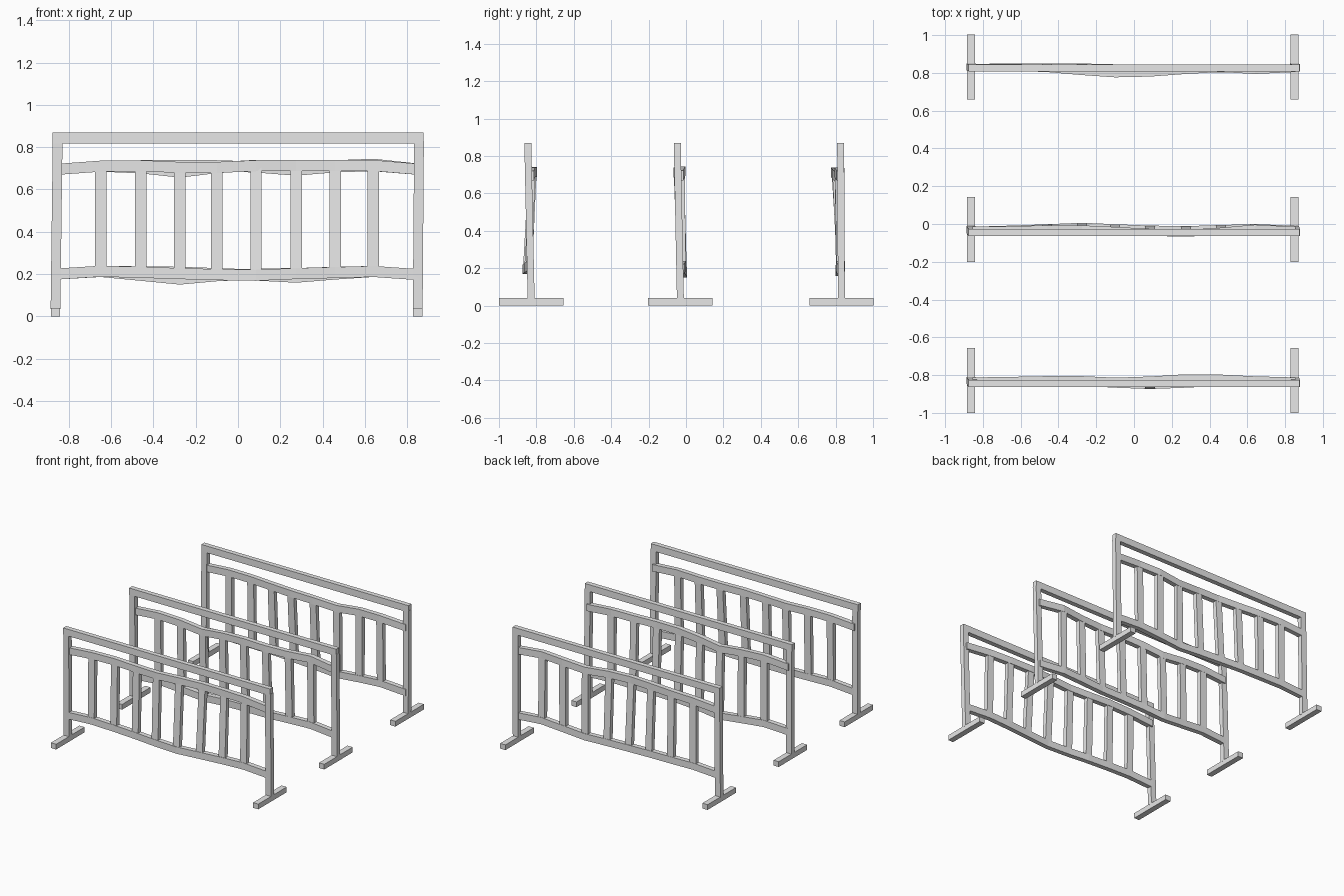
import bpy, bmesh
from mathutils import Vector

if "Cube" in bpy.data.objects:
    bpy.data.objects.remove(bpy.data.objects["Cube"])

metal = bpy.data.materials.new("light_grey_metal")
metal.diffuse_color = (0.8, 0.8, 0.8, 1)
metal.use_nodes = True
metal.node_tree.nodes["Principled BSDF"].inputs["Base Color"].default_value = metal.diffuse_color

# x of the rail joints: post, eight balusters, post
XS = [-0.855, -0.65, -0.46, -0.275, -0.1, 0.085, 0.275, 0.46, 0.64, 0.855]
D = 0.037  # bar depth


def finish(bm, name):
    bmesh.ops.recalc_face_normals(bm, faces=bm.faces)
    me = bpy.data.meshes.new(name)
    bm.to_mesh(me)
    bm.free()
    me.materials.append(metal)
    ob = bpy.data.objects.new(name, me)
    bpy.context.collection.objects.link(ob)


def sweep(bm, points, half_a, half_b):
    """Rectangular bar through points; half_a, half_b are section half-axes."""
    a, b = Vector(half_a), Vector(half_b)
    rings = [[bm.verts.new(Vector(p) + s * a + t * b)
              for s, t in ((-1, -1), (1, -1), (1, 1), (-1, 1))] for p in points]
    for r, q in zip(rings, rings[1:]):
        for i in range(4):
            j = (i + 1) % 4
            bm.faces.new((r[i], r[j], q[j], q[i]))
    bm.faces.new(rings[0][::-1])
    bm.faces.new(rings[-1])


def bar(name, points, half_a, half_b):
    bm = bmesh.new()
    sweep(bm, points, half_a, half_b)
    finish(bm, name)


def barrier(tag, y, top_y, up_y, up_z, low_y, low_z):
    # feet and leaning posts
    for side, fx, px in (("left", -0.863, -0.853), ("right", 0.85, 0.856)):
        bar(f"{tag}_foot_{side}", [(fx, y - 0.172, 0.02), (fx, y + 0.172, 0.02)],
            (0.022, 0, 0), (0, 0, 0.02))
        bar(f"{tag}_post_{side}", [(fx, y, 0.035), (px, top_y, 0.83)],
            (0.023, 0, 0), (0, D / 2, 0))
    # straight handrail
    bar(f"{tag}_handrail", [(-0.877, top_y, 0.844), (0.877, top_y, 0.844)],
        (0, D / 2, 0), (0, 0, 0.026))
    # bent rails, offsets in hundredths
    up = [(x, y + a / 100, 0.71 + b / 100) for x, a, b in zip(XS, up_y, up_z)]
    low = [(x, y + a / 100, 0.20 + b / 100) for x, a, b in zip(XS, low_y, low_z)]
    bar(f"{tag}_upper_rail", up, (0, D / 2, 0), (0, 0, 0.026))
    bar(f"{tag}_lower_rail", low, (0, D / 2, 0), (0, 0, 0.026))
    # balusters
    bm = bmesh.new()
    for lo, hi in zip(low[1:-1], up[1:-1]):
        sweep(bm, [lo, hi], (0.027, 0, 0), (0, D / 2 - 0.002, 0))
    finish(bm, f"{tag}_balusters")


barrier("front", -0.828, -0.845,
        [-0.3, 0, 0.4, 0.4, -0.4, 0.2, 1.4, 1.2, 0.3, -0.3],
        [-1.5, 0, 0.2, -0.6, -0.6, 0.2, 0.4, 0.3, 0.3, -1.5],
        [-0.3, -0.6, -0.6, -1, -2, -2.7, -2, -1, -0.6, -0.3],
        [0, 1.3, 0.8, 0.2, -0.3, -0.6, 0.2, 0.7, 1.2, -0.3])
barrier("middle", -0.03, -0.046,
        [-0.3, 0, 0.4, 0.4, -0.4, -1.4, -1.9, -0.8, 0.8, -0.3],
        [-1.5, 0, -0.8, -2.8, -0.7, 0.4, 0.2, 0.2, 0.9, -1.4],
        [-0.3, 0.3, 1, 1.8, 1, 0.3, 0, 0.6, 1.1, 0.2],
        [0, 1.2, -0.6, -2.4, -0.8, 0, 0.2, 0.8, 1.2, -0.3])
barrier("back", 0.831, 0.827,
        [-0.2, -0.2, -0.8, -2.4, -3.6, -3.2, -1.8, -0.8, -1.8, -0.8],
        [-1.5, 0, 0.2, 0.2, 0.2, -0.4, -1.9, -0.3, 0.2, -1.5],
        [-0.2, 0, 0.1, 0, -0.4, -0.8, -1.3, -1, -1, -0.5],
        [0, 1.3, 1, 0.8, 0.2, -0.5, -1.5, 0, 1.2, -0.3])
